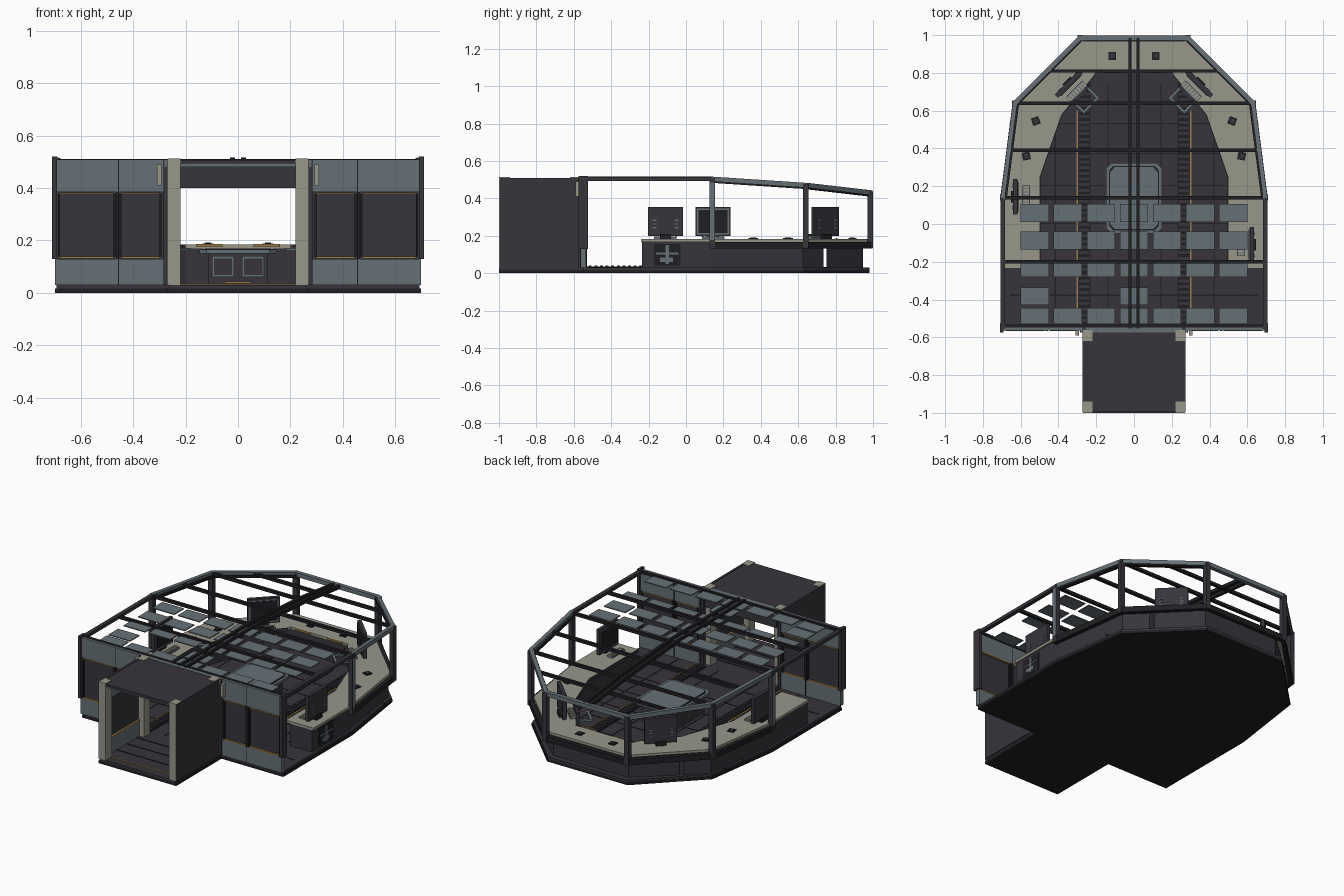
import bpy, bmesh, math
from mathutils import Matrix, Vector

if "Cube" in bpy.data.objects:
    bpy.data.objects.remove(bpy.data.objects["Cube"])


def material(name, r, g, b):
    m = bpy.data.materials.new(name)
    m.use_nodes = True
    m.diffuse_color = (r, g, b, 1)
    m.node_tree.nodes["Principled BSDF"].inputs["Base Color"].default_value = (r, g, b, 1)
    m.node_tree.nodes["Principled BSDF"].inputs["Roughness"].default_value = 0.7
    return m


charcoal = material("charcoal", 0.038, 0.035, 0.044)
black = material("black", 0.014, 0.014, 0.017)
slate = material("slate grey", 0.13, 0.165, 0.18)
beige = material("warm grey", 0.31, 0.31, 0.255)
brass = material("brass", 0.32, 0.2, 0.07)


def finish(name, bm, mats):
    bmesh.ops.recalc_face_normals(bm, faces=bm.faces[:])
    mesh = bpy.data.meshes.new(name)
    bm.to_mesh(mesh)
    bm.free()
    for m in mats:
        mesh.materials.append(m)
    obj = bpy.data.objects.new(name, mesh)
    bpy.context.collection.objects.link(obj)
    return obj


def boxes(name, parts, place=Matrix()):
    """One object made of boxes given as (x range, y range, z range, material)."""
    bm = bmesh.new()
    mats = []
    for xr, yr, zr, mat in parts:
        if mat not in mats:
            mats.append(mat)
        ranges = (xr, yr, zr)
        mid = Vector([(a + b) / 2 for a, b in ranges])
        size = [abs(b - a) for a, b in ranges]
        old = set(bm.faces)
        bmesh.ops.create_cube(bm, size=1, matrix=place @ Matrix.Translation(mid) @ Matrix.Diagonal((*size, 1)))
        for f in set(bm.faces) - old:
            f.material_index = mats.index(mat)
    return finish(name, bm, mats)


def mirrored(name, parts):
    """The same boxes on both sides."""
    for side, s in (("left", 1), ("right", -1)):
        boxes(side + "_" + name, [((s * x[0], s * x[1]), y, z, m) for x, y, z, m in parts])


def prism(name, outline, low, high, mat):
    bm = bmesh.new()
    face = bm.faces.new([bm.verts.new((x, y, low)) for x, y in outline])
    out = bmesh.ops.extrude_face_region(bm, geom=[face])
    bmesh.ops.translate(bm, vec=(0, 0, high - low), verts=[v for v in out["geom"] if isinstance(v, bmesh.types.BMVert)])
    return finish(name, bm, [mat])


def beam(name, a, b, wide, tall, mat):
    """Square bar from a to b."""
    a, b = Vector(a), Vector(b)
    way = b - a
    turn = way.to_track_quat("Y", "Z").to_matrix().to_4x4()
    half = way.length / 2 + wide * 0.2
    place = Matrix.Translation((a + b) / 2) @ turn
    return boxes(name, [((-wide / 2, wide / 2), (-half, half), (-tall / 2, tall / 2), mat)], place)


def both(half):
    return half + [(-x, y) for x, y in reversed(half)]


# Frame corners from the entry wall round to the far end
corners = [(0.695, -0.55, 0.503), (0.695, 0.14, 0.503), (0.63, 0.64, 0.47), (0.285, 0.985, 0.43)]


def frame_at(y):
    for a, b in zip(corners, corners[1:]):
        if y <= b[1]:
            t = (y - a[1]) / (b[1] - a[1])
            return a[0] + t * (b[0] - a[0]), a[2] + t * (b[2] - a[2])
    return corners[-1][0], corners[-1][2]


# Hull plate and deck
shape = [(0.27, -1), (0.27, -0.55), (0.7, -0.55), (0.7, 0.14), (0.63, 0.635), (0.28, 0.98)]
prism("hull_plate", both(shape), 0, 0.016, black)
prism("deck", both([(x - 0.006, y) for x, y in shape]), 0.016, 0.03, charcoal)
seams = [((-0.66, 0.66), (y, y + 0.006), (0.03, 0.032), black) for y in (-0.38, -0.2, 0, 0.2, 0.37, 0.53)]
seams += [((x, x + 0.006), (-0.53, 0.74), (0.03, 0.032), black) for x in (-0.42, -0.14, 0.14, 0.42)]
boxes("deck_seams", seams)
rungs = [((0.235, 0.29), (-0.52 + i * 0.03, -0.504 + i * 0.03), (0.034, 0.04), charcoal) for i in range(42)]
mirrored("floor_grate", [((0.23, 0.295), (-0.53, 0.75), (0.03, 0.034), black),
                         ((0.297, 0.305), (-0.53, 0.6), (0.03, 0.035), brass)] + rungs)

# Entry corridor
mirrored("corridor_wall", [((0.258, 0.272), (-0.995, -0.54), (0.03, 0.51), charcoal),
                           ((0.25, 0.258), (-0.94, -0.62), (0.03, 0.13), slate),
                           ((0.25, 0.258), (-0.94, -0.62), (0.38, 0.49), slate),
                           ((0.246, 0.258), (-0.94, -0.62), (0.13, 0.136), brass)])
for y in (-1, -0.62):
    mirrored("corridor_pillar", [((0.22, 0.27), (y, y + 0.06), (0.03, 0.513), beige)])
boxes("corridor_roof", [((-0.258, 0.258), (-0.995, -0.55), (0.495, 0.508), charcoal),
                        ((-0.22, 0.22), (-0.98, -0.96), (0.48, 0.495), slate)])
boxes("corridor_seams", [((-0.25, 0.25), (y, y + 0.006), (0.03, 0.033), brass if y < -0.9 else black)
                         for y in (-0.95, -0.85, -0.75, -0.65)])
boxes("door_lintel", [((-0.25, 0.25), (-0.57, -0.54), (0.4, 0.48), charcoal),
                      ((-0.28, 0.28), (-0.575, -0.535), (0.48, 0.51), slate)])

# Entry wall: slate bands around recessed dark panels with brass trims
wall = [((0.27, 0.7), (-0.565, -0.535), (0.03, 0.13), slate),
        ((0.27, 0.7), (-0.565, -0.535), (0.385, 0.51), slate),
        ((0.27, 0.7), (-0.555, -0.545), (0.13, 0.385), charcoal),
        ((0.27, 0.285), (-0.575, -0.53), (0.03, 0.51), charcoal),
        ((0.692, 0.71), (-0.575, -0.525), (0.13, 0.52), charcoal),
        ((0.455, 0.465), (-0.566, -0.534), (0.13, 0.385), black),
        ((0.455, 0.459), (-0.567, -0.533), (0.03, 0.51), black),
        ((0.292, 0.31), (-0.59, -0.565), (0.41, 0.49), beige)]
for low, high in ((0.3, 0.445), (0.475, 0.68)):
    wall += [((low, high), (-0.567, -0.533), (z, z + 0.007), brass) for z in (0.131, 0.377)]
    wall += [((x, x + 0.008), (-0.562, -0.538), (0.138, 0.377), black) for x in (low - 0.008, high)]
mirrored("entry_wall", wall)

# Open frame: roof rails, sill rails and posts
for side, s in (("left", 1), ("right", -1)):
    pts = [Vector((s * x, y, z)) for x, y, z in corners]
    for i, (a, b) in enumerate(zip(pts, pts[1:])):
        beam(side + "_roof_rail", a, b, 0.024, 0.02 if i == 0 else 0.026, slate if i else charcoal)
        if i:
            beam(side + "_roof_rail_trim", a - Vector((s * 0.012, 0, 0.012)), b - Vector((s * 0.012, 0, 0.012)),
                 0.02, 0.016, black)
            beam(side + "_sill_rail", (a.x, a.y, 0.15), (b.x, b.y, 0.15), 0.026, 0.034, black)
    for p in pts[1:]:
        beam(side + "_post", (p.x, p.y, 0.14), p, 0.03, 0.03, charcoal)
        beam(side + "_post_face", (p.x * 1.012, p.y, 0.18), (p.x * 1.012, p.y, p.z - 0.02), 0.014, 0.026, slate)
    nodes = [(s * 0.021, y, frame_at(y)[1] + 0.002) for y in (-0.55, 0.14, 0.64, 0.985)]
    for a, b in zip(nodes, nodes[1:]):
        beam(side + "_ridge_beam", a, b, 0.018, 0.022, black)
x, y, z = corners[-1]
beam("end_roof_rail", (-x, y, z), (x, y, z), 0.026, 0.026, slate)
beam("end_sill_rail", (-x, y, 0.15), (x, y, 0.15), 0.026, 0.034, black)
for y in (-0.54, -0.2, 0.14, 0.39, 0.64, 0.81):
    x, z = frame_at(y)
    beam("cross_beam", (-x, y, z), (x, y, z), 0.018, 0.018, black)

# Hanging ceiling panels
columns = [-0.6 + i * 0.175 for i in range(7)]
for y, depth in ((0.01, 0.095), (-0.135, 0.095), (-0.28, 0.07), (-0.43, 0.095), (-0.53, 0.085)):
    used = (columns[0], columns[3]) if y == -0.43 else columns
    boxes("ceiling_panels", [((x, x + 0.15), (y, y + depth), (0.497, 0.503), slate) for x in used])

# Wraparound console: counter on bases with a slot at each bend
counter = [(0.69, -0.235), (0.69, 0.14), (0.62, 0.63), (0.275, 0.97)]
inner = [(0.21, 0.79), (0.385, 0.58), (0.5, 0.25), (0.5, -0.235)]
for side, s in (("left", 1), ("right", -1)):
    prism(side + "_counter", [(s * x, y) for x, y in counter + [(0, 0.97), (0, 0.81), (0.2, 0.81)] + inner],
          0.168, 0.184, beige)
    base = [(0.68, -0.235), (0.68, 0.14), (0.61, 0.625), (0.5, 0.735), (0.35, 0.735),
            (0.31, 0.7), (0.41, 0.58), (0.525, 0.25), (0.525, -0.235)]
    prism(side + "_console_base", [(s * x, y) for x, y in base], 0.03, 0.168, charcoal)
    for a, b in zip(inner, inner[1:]):
        beam(side + "_counter_edge", (s * a[0], a[1], 0.174), (s * b[0], b[1], 0.174), 0.01, 0.02, charcoal)
    # Counter switches
    for x, y, turn in ((0.115, 0.89, 0), (0.52, 0.545, -0.35), (0.57, 0.36, -0.2)):
        place = Matrix.Translation((s * x, y, 0.184)) @ Matrix.Rotation(s * turn, 4, "Z")
        boxes(side + "_switch", [((-0.021, 0.021), (-0.021, 0.021), (0, 0.004), black),
                                 ((-0.012, 0.012), (-0.012, 0.012), (0.004, 0.008), charcoal)], place)
prism("end_console_base", both([(0.26, 0.945), (0.48, 0.75), (0.35, 0.75), (0.2, 0.83)]), 0.03, 0.168, charcoal)
boxes("end_console_trim", [((x, x + 0.1), (0.8, 0.81), (0.176, 0.187), brass) for x in (-0.16, 0.06)])
boxes("service_hatch", [((0.678, 0.684), (-0.17, -0.03), (0.04, 0.155), black),
                        ((0.68, 0.69), (-0.16, -0.04), (0.1, 0.11), slate),
                        ((0.68, 0.69), (-0.14, -0.07), (0.06, 0.085), slate),
                        ((0.68, 0.69), (-0.11, -0.09), (0.05, 0.15), slate)])

# Screen stations: monitor, stand, vents and key pad
for x, y, angle in ((-0.63, 0.145, 90), (0.625, -0.11, -90), (-0.345, 0.745, 45), (0.345, 0.745, -45)):
    place = Matrix.Translation((x, y, 0)) @ Matrix.Rotation(math.radians(angle), 4, "Z")
    parts = [((-0.094, 0.094), (-0.012, 0.01), (0.198, 0.355), charcoal),
             ((-0.086, 0.086), (-0.016, -0.012), (0.206, 0.347), slate),
             ((-0.078, 0.078), (-0.019, -0.016), (0.214, 0.339), black),
             ((-0.03, 0.03), (-0.01, 0.02), (0.184, 0.21), black),
             ((-0.06, 0.06), (-0.08, -0.04), (0.184, 0.194), slate)]
    parts += [((k * 0.018 - 0.062, k * 0.018 - 0.05), (-0.074, -0.046), (0.194, 0.2), beige) for k in range(7)]
    for z in (0.24, 0.26, 0.28):
        parts += [((v, v + 0.022), (0.01, 0.013), (z, z + 0.006), slate) for v in (-0.07, 0.048)]
    boxes("screen_station", parts, place)
    if abs(angle) == 45:
        boxes("station_rail", [((-0.06, 0.06), (-0.17, -0.155), (0.16, 0.172), slate),
                               ((-0.06, -0.045), (-0.155, -0.09), (0.16, 0.172), slate),
                               ((0.045, 0.06), (-0.155, -0.09), (0.16, 0.172), slate),
                               ((-0.04, 0.04), (-0.1, -0.08), (0.14, 0.21), charcoal)], place)

# Central table with two framed front panels
boxes("table_pedestal", [((-0.115, 0.115), (-0.02, 0.28), (0.03, 0.15), charcoal),
                         ((-0.05, 0.05), (-0.026, -0.02), (0.036, 0.044), brass)]
      + [((x, x + 0.085), (-0.026, -0.02), (0.06, 0.14), slate) for x in (-0.1, 0.015)]
      + [((x, x + 0.07), (-0.028, -0.026), (0.068, 0.132), charcoal) for x in (-0.092, 0.023)])
rim = [(0.12, -0.05), (0.148, -0.022), (0.148, 0.295), (0.12, 0.323)]
prism("table_top", both(rim), 0.15, 0.166, slate)
prism("table_line", both([(x * 0.9, 0.136 + (y - 0.136) * 0.92) for x, y in rim]), 0.166, 0.168, black)
prism("table_glass", both([(x * 0.85, 0.136 + (y - 0.136) * 0.88) for x, y in rim]), 0.166, 0.17, slate)
